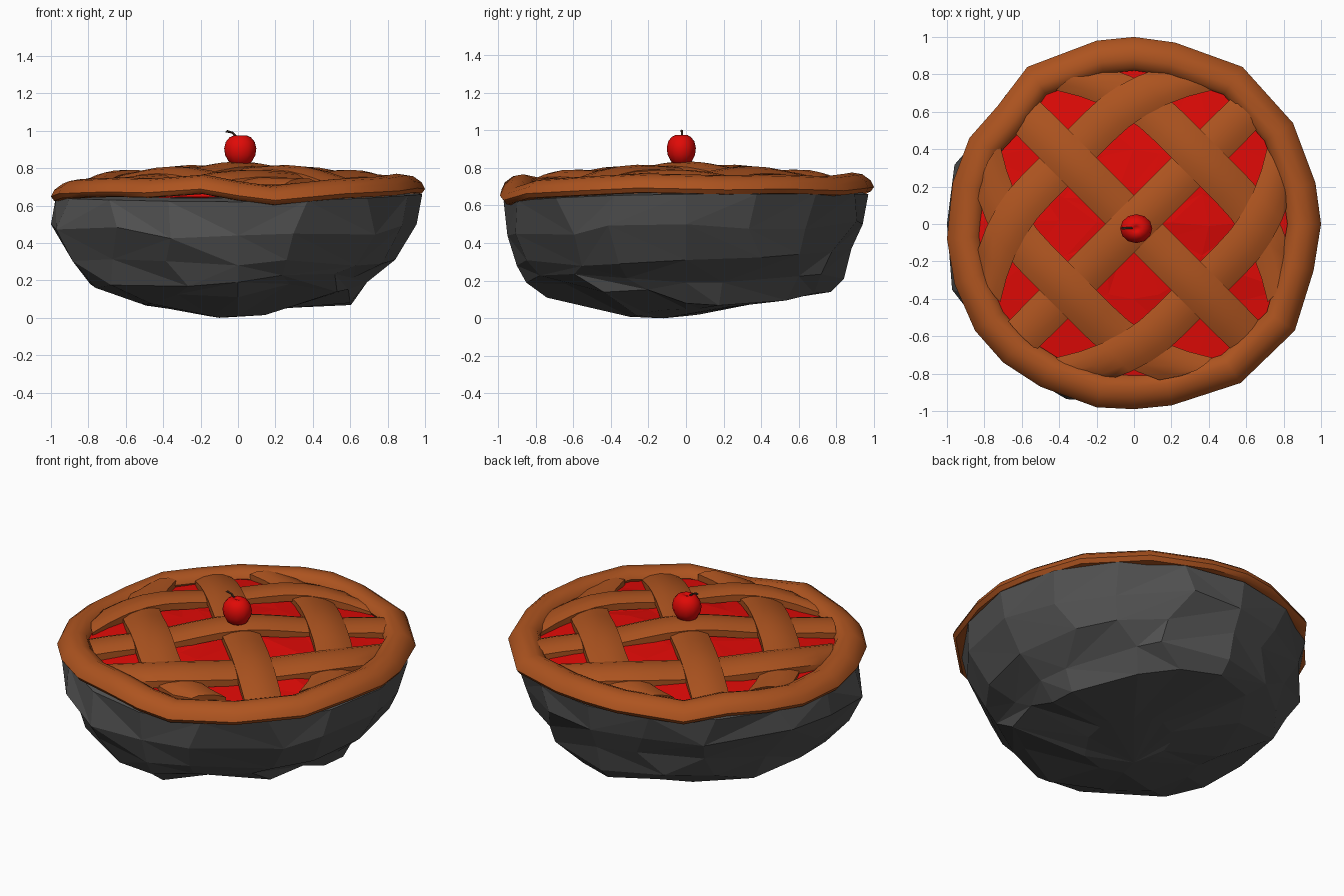
import bpy, math, random
from mathutils import Vector

if "Cube" in bpy.data.objects:
    bpy.data.objects.remove(bpy.data.objects["Cube"])

random.seed(4)


def material(name, rgb):
    m = bpy.data.materials.new(name)
    m.diffuse_color = (*rgb, 1)
    m.use_nodes = True
    m.node_tree.nodes["Principled BSDF"].inputs["Base Color"].default_value = m.diffuse_color
    return m


STONE = material("dark_stone", (0.082, 0.082, 0.082))
CRUST = material("baked_crust", (0.42, 0.088, 0.014))
RED = material("cherry_red", (0.75, 0.003, 0.002))
STEM = material("stem_brown", (0.045, 0.025, 0.015))


def make(name, verts, faces, mat, smooth=None):
    me = bpy.data.meshes.new(name)
    me.from_pydata(verts, [], faces)
    me.materials.append(mat)
    ob = bpy.data.objects.new(name, me)
    bpy.context.collection.objects.link(ob)
    bpy.ops.object.select_all(action='DESELECT')
    ob.select_set(True)
    bpy.context.view_layer.objects.active = ob
    bpy.ops.object.mode_set(mode='EDIT')
    bpy.ops.mesh.select_all(action='SELECT')
    bpy.ops.mesh.normals_make_consistent(inside=False)
    bpy.ops.object.mode_set(mode='OBJECT')
    if smooth:
        bpy.ops.object.shade_smooth_by_angle(angle=math.radians(smooth))
    return ob


def bridge(rings, n, closed=False):
    """Quads joining successive rings of n vertices."""
    out = []
    for r in range(rings if closed else rings - 1):
        a, b = r * n, (r + 1) % rings * n
        out += [(a + i, a + (i + 1) % n, b + (i + 1) % n, b + i) for i in range(n)]
    return out


def split(quads):
    out = []
    for a, b, c, d in quads:
        out += [(a, b, c), (a, c, d)] if random.random() < .5 else [(a, b, d), (b, c, d)]
    return out


# Rock bowl: (radius, height) profiles toward right, back, left and front
PROFILES = [
    [(.90, .68), (.985, .66), (.955, .50), (.84, .31), (.69, .19), (.60, .08), (.25, .05)],
    [(.90, .68), (.97, .66), (.94, .50), (.88, .37), (.84, .21), (.77, .14), (.25, .06)],
    [(.90, .65), (.975, .64), (1.0, .50), (.90, .33), (.79, .18), (.48, .07), (.16, .012)],
    [(.90, .64), (.97, .62), (.95, .44), (.90, .28), (.85, .19), (.74, .11), (.30, .008)],
]
N = 16
verts = []
for lv in range(7):
    for i in range(N):
        q = i * 4 / N
        k, t = int(q), q - int(q)
        t = t * t * (3 - 2 * t)
        p, s = PROFILES[k][lv], PROFILES[(k + 1) % 4][lv]
        r, z = p[0] * (1 - t) + s[0] * t, p[1] * (1 - t) + s[1] * t
        a = 2 * math.pi * i / N
        if lv > 1 and i % 4:
            r *= 1 + random.uniform(-.04, .025)
            z += random.uniform(-.03, .03) if lv < 6 else 0
            a += random.uniform(-.12, .12)
            if i > 12 and lv in (4, 5):    # chipped front right corner
                z += .05
            if 8 < i < 12:                 # fuller front left corner
                r *= 1.03
        verts.append((r * math.cos(a), r * math.sin(a), z))
faces = split(bridge(7, N))
top, bottom = len(verts), len(verts) + 1
verts += [(0, 0, .65), (-.1, -.12, 0)]
for i in range(N):
    j = (i + 1) % N
    faces += [(top, j, i), (bottom, 6 * N + i, 6 * N + j)]
make("rock_bowl", verts, faces, STONE)

# Crust rim: outer outline with centre height of the rolled edge
OUTLINE = [(1, 0, .73), (.97, .22, .725), (.85, .54, .73), (.58, .84, .72), (.22, .97, .735),
           (0, 1, .74), (-.2, .98, .73), (-.57, .84, .705), (-.73, .63, .72), (-.88, .46, .715),
           (-.97, .22, .69), (-1, -.08, .69), (-.96, -.32, .705), (-.85, -.57, .71),
           (-.70, -.74, .715), (-.5, -.87, .71), (-.2, -.98, .73), (0, -.99, .695),
           (.2, -.97, .67), (.57, -.85, .705), (.86, -.57, .72), (.96, -.25, .735)]
S = 10
verts = []
for x, y, z in OUTLINE:
    d = Vector((x, y, 0))
    r = d.length
    d.normalize()
    for k in range(S):
        a = 2 * math.pi * k / S
        u = .09 * math.cos(a)
        p = d * (r - .09 + u)
        # the outer half of the roll drapes down over the stone
        verts.append((p.x, p.y, z - .012 + .05 * math.sin(a) - .33 * max(u, 0)))
make("crust_rim", verts, bridge(len(OUTLINE), S, True), CRUST, 50)

# Faceted cherry filling
verts = []
for r, z in [(.88, .64), (.88, .685), (.62, .715), (.40, .735), (.2, .75)]:
    for i in range(N):
        a = 2 * math.pi * (i + random.uniform(-.15, .15)) / N
        verts.append((r * math.cos(a), r * math.sin(a), z + random.uniform(-.01, .01)))
verts.append((0, 0, .755))
faces = split(bridge(5, N)) + [(4 * N + i, 4 * N + (i + 1) % N, 5 * N) for i in range(N)]
faces.append(tuple(range(N))[::-1])
make("filling", verts, faces, RED)

# Woven lattice strips: rounded top, following the dome; outer ones bow inward at the ends
PITCH = .48
SECTION = [(-.108, -.055), (-.108, -.014), (-.06, .004), (0, .01), (.06, .004), (.108, -.014), (.108, -.055)]


def strip(name, angle, index, sign):
    along = Vector((math.cos(angle), math.sin(angle)))
    side = Vector((-along.y, along.x))
    half = .86 if index == 0 else .80
    m = 15
    vs = []
    for i in range(m):
        t = half * (2 * i / (m - 1) - 1)
        off = index * (.50 - .6 * max(0, abs(t) - .25) ** 2)
        phase = math.cos(math.pi * (t / PITCH + index))
        for w, h in SECTION:
            p = along * t + side * (off + w)
            z = .81 + sign * .016 * phase - .11 * p.length_squared + h
            if p.length > .85:
                p = p.normalized() * .85
            vs.append((p.x, p.y, z))
    n = len(SECTION)
    fs = bridge(m, n) + [tuple(range(n)), tuple(range((m - 1) * n, m * n))]
    make(name, vs, fs, CRUST, 40)


for idx in (-1, 0, 1):
    strip(f"lattice_rising_{idx + 2}", math.pi / 4, idx, 1)
    strip(f"lattice_falling_{idx + 2}", -math.pi / 4, idx, -1)

# Cherry: lathed profile with a dimple
PROFILE = [(.03, .815), (.062, .835), (.081, .87), (.086, .905), (.078, .94), (.057, .965), (.033, .976), (.015, .972)]
C = 12
verts = [(.012 + r * math.cos(2 * math.pi * i / C), -.025 + r * .9 * math.sin(2 * math.pi * i / C), z)
         for r, z in PROFILE for i in range(C)]
k = len(verts)
verts += [(.012, -.025, .81), (.008, -.025, .96)]
faces = bridge(len(PROFILE), C)
for i in range(C):
    j = (i + 1) % C
    faces += [(k, j, i), (k + 1, k - C + i, k - C + j)]
make("cherry", verts, faces, RED, 60)

# Curved cherry stem
verts = []
for x, z, r in [(.005, .945, .006), (-.012, .972, .006), (-.03, .990, .006), (-.063, .998, .008)]:
    for i in range(6):
        a = math.pi * i / 3
        verts.append((x + r * .7 * math.cos(a), -.022 + r * math.sin(a), z + r * .7 * math.cos(a)))
make("cherry_stem", verts, bridge(4, 6) + [tuple(range(6)), tuple(range(18, 24))], STEM, 60)
